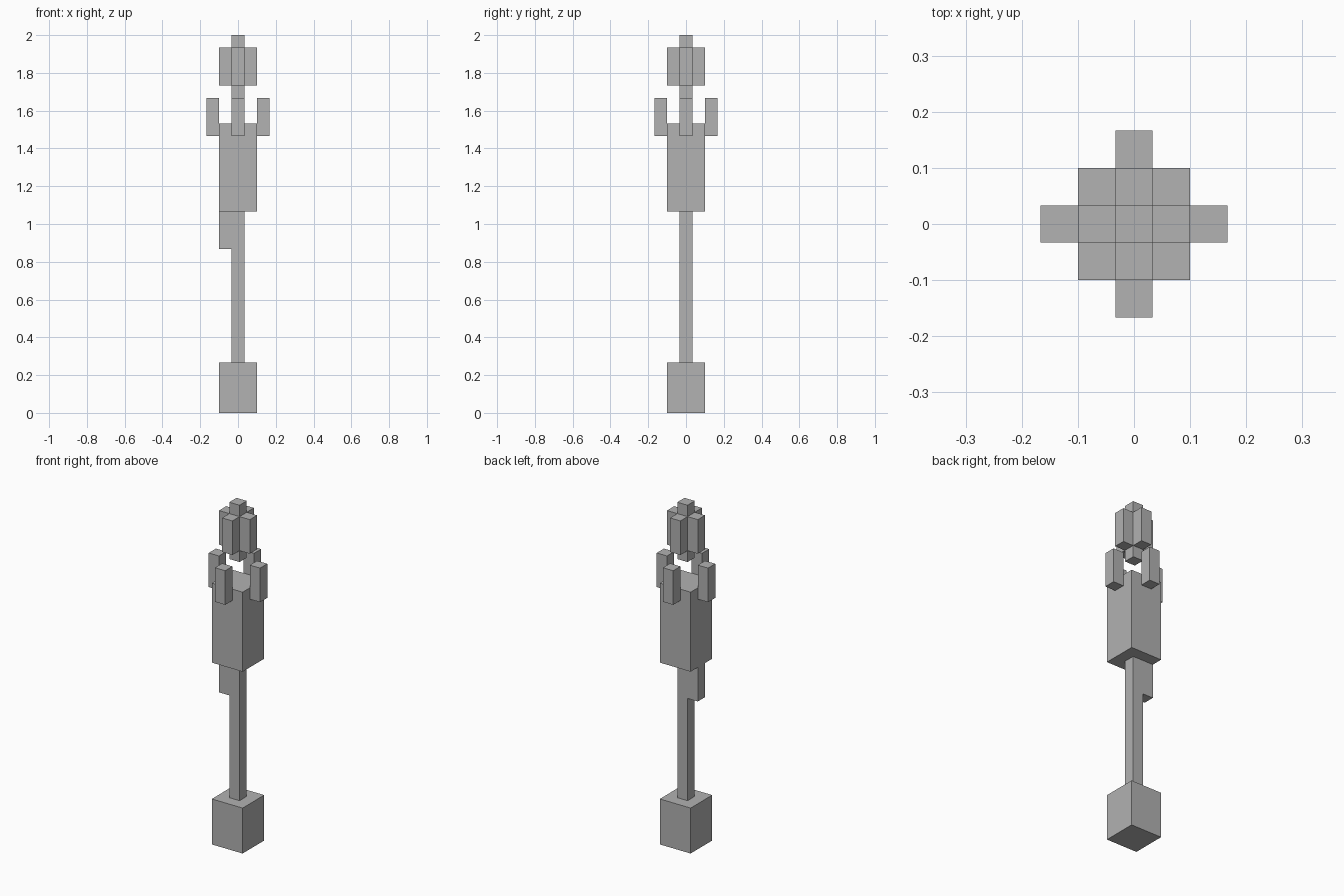
import bpy

default = bpy.data.objects.get("Cube")
if default:
    bpy.data.objects.remove(default, do_unlink=True)

U = 1 / 15  # one block unit

grey = bpy.data.materials.new("plain_grey")
grey.use_nodes = True
colour = (0.445, 0.445, 0.445, 1)
grey.diffuse_color = colour
grey.node_tree.nodes["Principled BSDF"].inputs["Base Color"].default_value = colour


def block(name, width, bottom, top, x=0, y=0):
    """Square upright block, measured in block units."""
    bpy.ops.mesh.primitive_cube_add(size=1, location=(x * U, y * U, (bottom + top) / 2 * U))
    obj = bpy.context.object
    obj.name = name
    obj.scale = (width * U, width * U, (top - bottom) * U)
    bpy.ops.object.transform_apply(location=False, rotation=False, scale=True)
    obj.data.materials.append(grey)
    return obj


# Handle, from the bottom up
block("pommel", 3, 0, 4)
block("shaft", 1, 4, 16)
block("side_grip", 1, 13, 16, x=-1)
block("head_block", 3, 16, 23)

# Floating core above the head
block("core", 1, 25, 30)

# Four prongs around the head and four fins around the core
sides = {"left": (1, 0), "right": (-1, 0), "front": (0, -1), "back": (0, 1)}
for side, (dx, dy) in sides.items():
    block(side + "_prong", 1, 22, 25, dx * 2, dy * 2)
    block(side + "_fin", 1, 26, 29, dx, dy)
